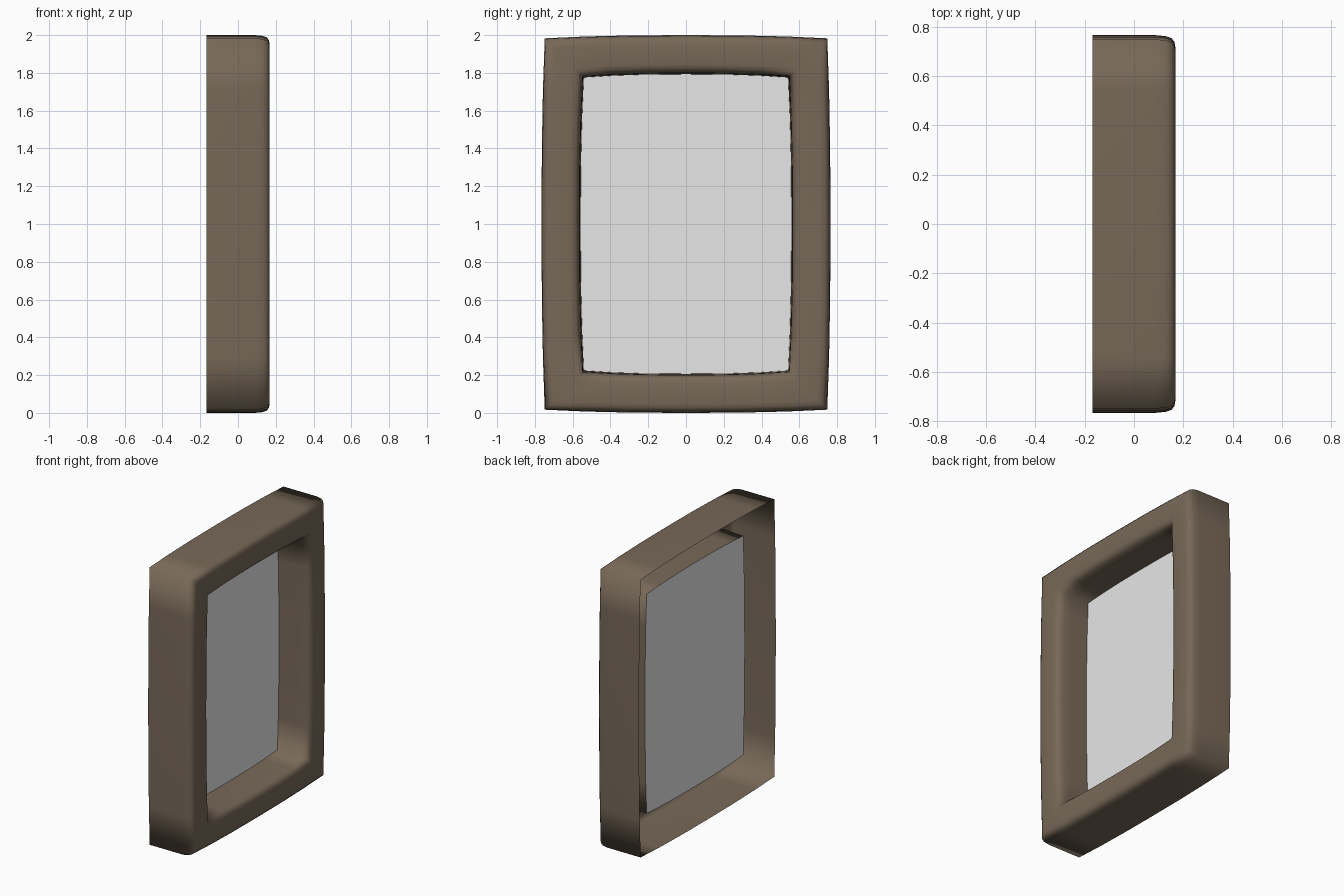
import bpy

cube = bpy.data.objects.get("Cube")
if cube:
    bpy.data.objects.remove(cube, do_unlink=True)


def material(name, rgb):
    m = bpy.data.materials.new(name)
    m.use_nodes = True
    m.diffuse_color = (*rgb, 1)
    m.node_tree.nodes["Principled BSDF"].inputs["Base Color"].default_value = (*rgb, 1)
    return m


BROWN = material("warm brown", (0.185, 0.14, 0.097))
GREY = material("pale grey", (0.8, 0.8, 0.8))
BACK, FRONT, PANEL = -0.168, 0.168, -0.07
STEPS = [-1, -0.72, -0.4, 0, 0.4, 0.72]   # spacing along each side
BOW = 0.017


def ring(hy, hz, x):
    """Rectangle with gently bowed sides, anticlockwise seen from +x."""
    def side(u):
        return 1 - abs(u) ** 2.5
    pts = []
    for turn in range(4):
        for u in STEPS:
            # a point on the unit square's +y side, then turned
            along, out = u, 1
            a, b = [(out, along), (-along, out), (-out, -along), (along, -out)][turn]
            bow = BOW * side(u)
            y, z = a * (hy - BOW), b * (hz - BOW)
            if turn % 2 == 0:
                y += a * bow
            else:
                z += b * bow
            pts.append((x, y, z + 1))
    return pts


def build(name, verts, faces, mat):
    me = bpy.data.meshes.new(name)
    me.from_pydata(verts, [], faces)
    me.materials.append(mat)
    ob = bpy.data.objects.new(name, me)
    bpy.context.collection.objects.link(ob)
    return ob


# Frame shell, open at the back: (inset from outer edge, x)
profile = [(0, BACK), (0, 0.09), (0.004, 0.13), (0.012, 0.152), (0.027, 0.164),
           (0.05, FRONT), (0.155, FRONT), (0.178, 0.162), (0.192, 0.146),
           (0.2, 0.115), (0.203, 0.07), (0.207, PANEL)]
rings = [ring(0.765 - d, 1 - d, x) for d, x in profile]
n = len(rings[0])
verts = [p for r in rings for p in r]
faces = [(k * n + i, k * n + (i + 1) % n, (k + 1) * n + (i + 1) % n, (k + 1) * n + i)
         for k in range(len(rings) - 1) for i in range(n)]
frame = build("frame_shell", verts, faces, BROWN)
frame.data.shade_smooth()

# Flat panel closing the inner end of the opening
build("panel", rings[-1], [tuple(range(n))], GREY)
